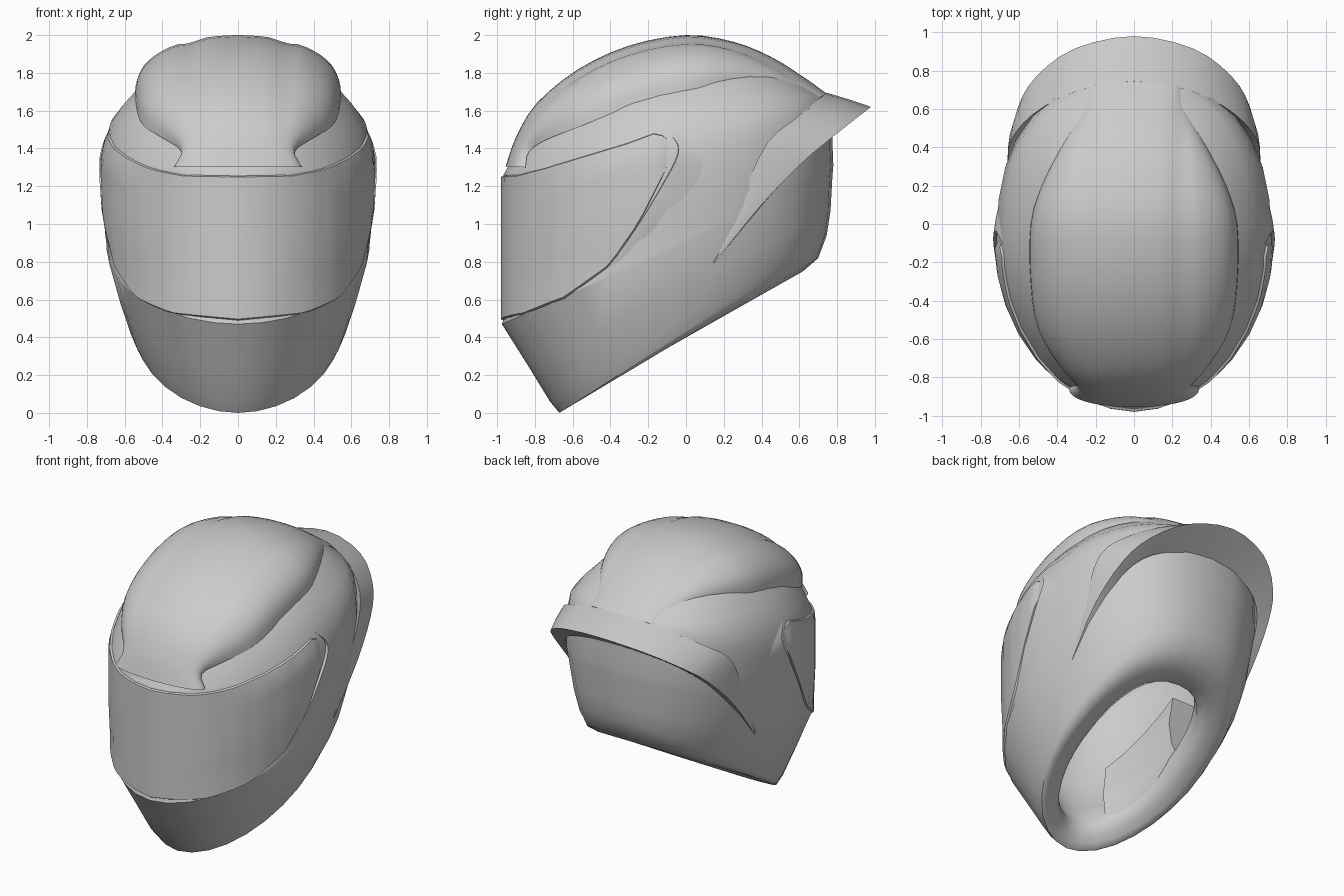
import bpy, bmesh, math
from mathutils import Vector
from mathutils.bvhtree import BVHTree

if "Cube" in bpy.data.objects:
    bpy.data.objects.remove(bpy.data.objects["Cube"])


def make(name, rows, closed=False, caps=(), angle=38):
    """Skin a list of equal-length point rows into a smooth-shaded object."""
    bm = bmesh.new()
    g = [[bm.verts.new(p) for p in r] for r in rows]
    n = len(rows[0])
    for r, q in zip(g, g[1:]):
        for i in range(n if closed else n - 1):
            j = (i + 1) % n
            bm.faces.new((r[i], r[j], q[j], q[i]))
    for c in caps:
        bm.faces.new(g[c])
    bmesh.ops.remove_doubles(bm, verts=bm.verts, dist=0.0005)
    bmesh.ops.recalc_face_normals(bm, faces=bm.faces)
    me = bpy.data.meshes.new(name)
    bm.to_mesh(me)
    bm.free()
    ob = bpy.data.objects.new(name, me)
    bpy.context.collection.objects.link(ob)
    bpy.ops.object.select_all(action='DESELECT')
    bpy.context.view_layer.objects.active = ob
    ob.select_set(True)
    bpy.ops.object.shade_smooth_by_angle(angle=math.radians(angle))
    return ob


def ring(yf, zf, yb, zb, w, n=32):
    """Tilted egg-shaped ring from a front point to a back point."""
    out = []
    for i in range(n):
        a = 2 * math.pi * i / n
        c, s = -math.cos(a), math.sin(a)
        k = 1.04 if c < 0 else 2 / 2.4
        t = (math.copysign(abs(c) ** k, c) + 1) / 2
        x = w * math.copysign(abs(s) ** k, s)
        out.append(Vector((x, yf + (yb - yf) * t, zf + (zb - zf) * t)))
    return out


def spline(pts, steps):
    """Catmull-Rom through points."""
    P = [Vector(p) for p in pts]
    P = [2 * P[0] - P[1]] + P + [2 * P[-1] - P[-2]]
    out = []
    for a, b, c, d in zip(P, P[1:], P[2:], P[3:]):
        for k in range(steps):
            t = k / steps
            out.append(0.5 * (2 * b + (c - a) * t + (2 * a - 5 * b + 4 * c - d) * t * t
                              + (3 * b - a - 3 * c + d) * t ** 3))
    return out + [P[-2]]


def lerp_table(tab, x):
    for (x0, y0), (x1, y1) in zip(tab, tab[1:]):
        if x <= x1:
            return y0 + (y1 - y0) * (x - x0) / (x1 - x0)
    return tab[-1][1]


# Outer shell: chin rim up to the crown
shell = make("outer_shell", [ring(*r) for r in (
    (-.67, 0, .73, .90, .55), (-.72, .06, .745, .94, .58), (-.83, .24, .765, 1.07, .635),
    (-.975, .47, .775, 1.25, .695), (-.968, .49, .776, 1.26, .695), (-.968, .85, .78, 1.31, .717),
    (-.967, 1.26, .775, 1.44, .718), (-.95, 1.29, .775, 1.48, .712), (-.935, 1.32, .775, 1.53, .705),
    (-.87, 1.45, .77, 1.62, .675), (-.76, 1.60, .74, 1.68, .60), (-.60, 1.72, .58, 1.78, .50),
    (-.35, 1.85, .37, 1.88, .33), (-.1, 1.93, .1, 1.93, .1))], closed=True, caps=(-1,), angle=28)

# Padded neck roll and inner liner
make("inner_liner", [ring(*r) for r in (
    (-.67, 0, .73, .90, .55), (-.655, .01, .70, .82, .53), (-.635, .04, .62, .75, .48),
    (-.62, .08, .52, .70, .41), (-.61, .12, .44, .71, .35), (-.62, .19, .42, .78, .34),
    (-.70, .32, .50, .90, .43), (-.86, .6, .64, 1.15, .58), (-.90, 1.2, .67, 1.4, .63),
    (-.75, 1.52, .6, 1.58, .54), (-.35, 1.75, .35, 1.77, .3), (-.1, 1.83, .1, 1.83, .1))],
    closed=True, caps=(-1,), angle=60)

# Visor wrapped over the front of the shell
low = [(0, .485), (25, .52), (45, .605), (65, .775), (78, 1.0), (88, 1.25), (92, 1.36)]
high = [(0, 1.26), (20, 1.265), (35, 1.30), (55, 1.37), (72, 1.43), (86, 1.49), (92, 1.43)]
heights = [0, .015, .15, .3, .45, .6, .75, .88, .985, 1]
bm = bmesh.new()
bm.from_mesh(shell.data)
tree = BVHTree.FromBMesh(bm)
bm.free()
rows = []
for k in range(-23, 24):
    deg = abs(k) * 4
    th = math.radians(k * 4)
    d = Vector((math.sin(th), -math.cos(th), 0))
    z0, z1 = lerp_table(low, deg), lerp_table(high, deg)
    col = []
    for h in heights:
        hit = tree.ray_cast(Vector((0, -.1, z0 + (z1 - z0) * h)), d)[0]
        col.append(hit + d * (-.01 if h in (0, 1) or abs(k) == 23 else .012))
    rows.append(col)
make("visor", rows, angle=32)

# Raised crown panel: centre line and edge line, arched between
centre = [(0, -.955, 1.305), (0, -.90, 1.46), (0, -.79, 1.64), (0, -.57, 1.82), (0, -.3, 1.945),
          (0, 0, 2), (0, .25, 1.965), (0, .45, 1.885), (0, .62, 1.78), (0, .745, 1.69)]
edge = [(.34, -.85, 1.30), (.30, -.83, 1.385), (.39, -.73, 1.45), (.50, -.55, 1.52), (.54, -.3, 1.62),
        (.54, 0, 1.69), (.48, .2, 1.72), (.38, .4, 1.73), (.28, .58, 1.70), (.25, .69, 1.66)]
rows = []
C = spline(centre, 3)
for k, (c, e) in enumerate(zip(C, spline(edge, 3))):
    u = k / (len(C) - 1)
    row = []
    for i in range(-15, 16):
        a = math.radians(i * 6)
        p = e.lerp(c, max(0, math.cos(a)) ** .78)
        p.x = e.x * math.sin(a)
        # flutes running front to back
        p.z -= .016 * math.sin(math.pi * u) * math.exp(-((abs(p.x) - .25) / .04) ** 2)
        row.append(p)
    rows.append(row)
make("crown_panel", rows, angle=50)

# Rear spoiler: a triangular band sweeping down to the cheeks
inner = [(.635, .14, .80), (.655, .30, 1.16), (.645, .43, 1.43), (.53, .57, 1.55), (.31, .69, 1.65)]
outer = [(.64, .15, .79), (.65, .39, 1.09), (.605, .61, 1.32), (.51, .77, 1.455), (.31, .915, 1.57)]
under = [(.62, .15, .79), (.605, .37, 1.06), (.56, .53, 1.25), (.47, .65, 1.37), (.29, .73, 1.45)]


def full(half, mid):
    return spline(half + [mid] + [(-x, y, z) for x, y, z in reversed(half)], 3)


rows = []
for i, o, u in zip(full(inner, (0, .745, 1.695)), full(outer, (0, .98, 1.62)),
                   full(under, (0, .76, 1.48))):
    out = Vector((o.x, o.y, 0)).normalized()
    back = (i + u) / 2 - out * .03
    rows.append([i, i.lerp(o, .5) + out * .008, o, u.lerp(o, .5), u, back])
make("rear_spoiler", rows, closed=True, caps=(0, -1), angle=35)

ridge = spline([(0, -.40, .78), (0, -.24, 1.02), (0, -.11, 1.24), (0, -.05, 1.36),
                (0, -.05, 1.43), (0, -.12, 1.51)], 3)
pad_y = [-.52, -.4, -.25, -.1, 0]
for side, tag in ((1, "right"), (-1, "left")):
    # Raised ridge just behind the visor
    rows = []
    for k, p in enumerate(ridge):
        f = math.sin(math.pi * k / (len(ridge) - 1))
        row = []
        for dy, h in ((0, -.01), (.005, .018), (.07, .012), (.18, -.006)):
            q = Vector((0, p.y + dy * (.3 + .7 * f), p.z - dy * .4 * f))
            hit = tree.ray_cast(q, Vector((side, 0, 0)))[0]
            row.append(hit + Vector((side * h * (f if h > 0 else 1), 0, 0)))
        rows.append(row)
    make("side_ridge_" + tag, rows)
    # Cheek pad: slopes from the rim up and inward, flat at both ends
    rows = []
    for y in pad_y:
        z = .643 * (y + .67)
        w = .54 * math.sqrt(1 - ((y - .03) / .7) ** 2)
        rows.append([(side * w * a, y, z + b) for a, b in
                     ((.96, .02), (.85, .005), (.7, .06), (.58, .16), (.54, .3), (.6, .5), (.95, .5))])
    make("cheek_pad_" + tag, rows, closed=True, caps=(0, -1), angle=45)
